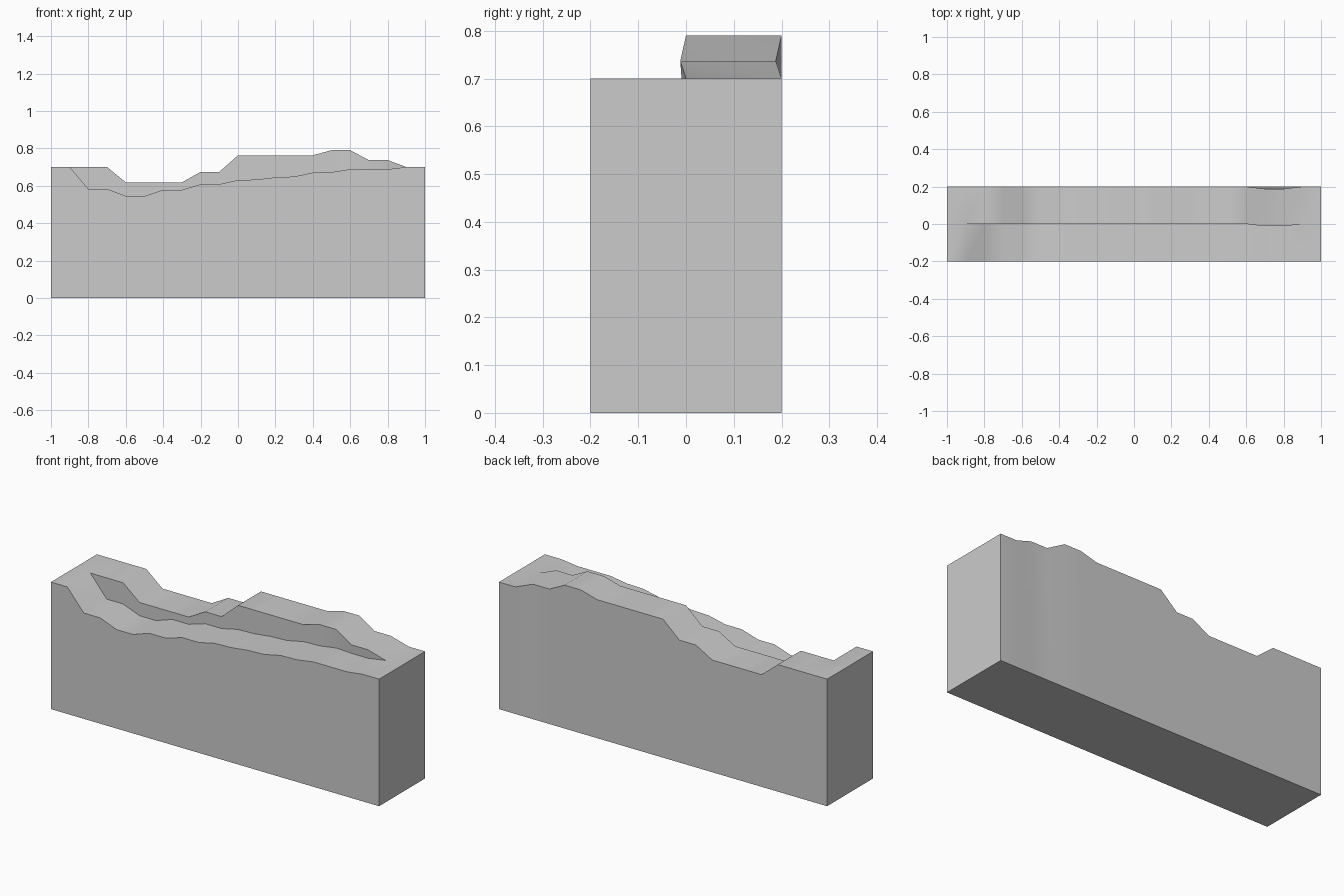
import bpy, bmesh, math

if "Cube" in bpy.data.objects:
    bpy.data.objects.remove(bpy.data.objects["Cube"])

# Height profiles sampled every 0.1 along x: low front ledge and high back ridge
front = [.7, .7, .583, .583, .545, .545, .578, .578, .608, .608, .63,
         .633, .645, .649, .67, .673, .688, .688, .688, .7, .7]
back = [.7] * 4 + [.618] * 4 + [.674] * 2 + [.763] * 5 + [.79] * 2 + [.737] * 2 + [.7] * 2
lean = {17: .012, 18: .012}  # the ridge shifts slightly forward here

# Stepped terrain block: one cross-section per sample, skinned together
bm = bmesh.new()
rings = []
for i, (f, b) in enumerate(zip(front, back)):
    x, s = -1 + i * 0.1, lean.get(i, 0)
    section = [(-.2, 0), (-.2, f), (-s * .7, f), (-s, b), (.2 - s, b), (.2, 0)]
    rings.append([bm.verts.new((x, y, z)) for y, z in section])
for a, b in zip(rings, rings[1:]):
    for k in range(6):
        n = (k + 1) % 6
        bm.faces.new((a[k], a[n], b[n], b[k]))
bm.faces.new(rings[0])
bm.faces.new(rings[-1])

# Close the step where both heights meet
bmesh.ops.remove_doubles(bm, verts=bm.verts, dist=1e-4)
bmesh.ops.recalc_face_normals(bm, faces=bm.faces)
mesh = bpy.data.meshes.new("terrain_block")
bm.to_mesh(mesh)
bm.free()
block = bpy.data.objects.new("terrain_block", mesh)
bpy.context.collection.objects.link(block)

# Soft slopes, crisp step and block edges
bpy.context.view_layer.objects.active = block
block.select_set(True)
bpy.ops.object.shade_smooth_by_angle(angle=math.radians(60))
